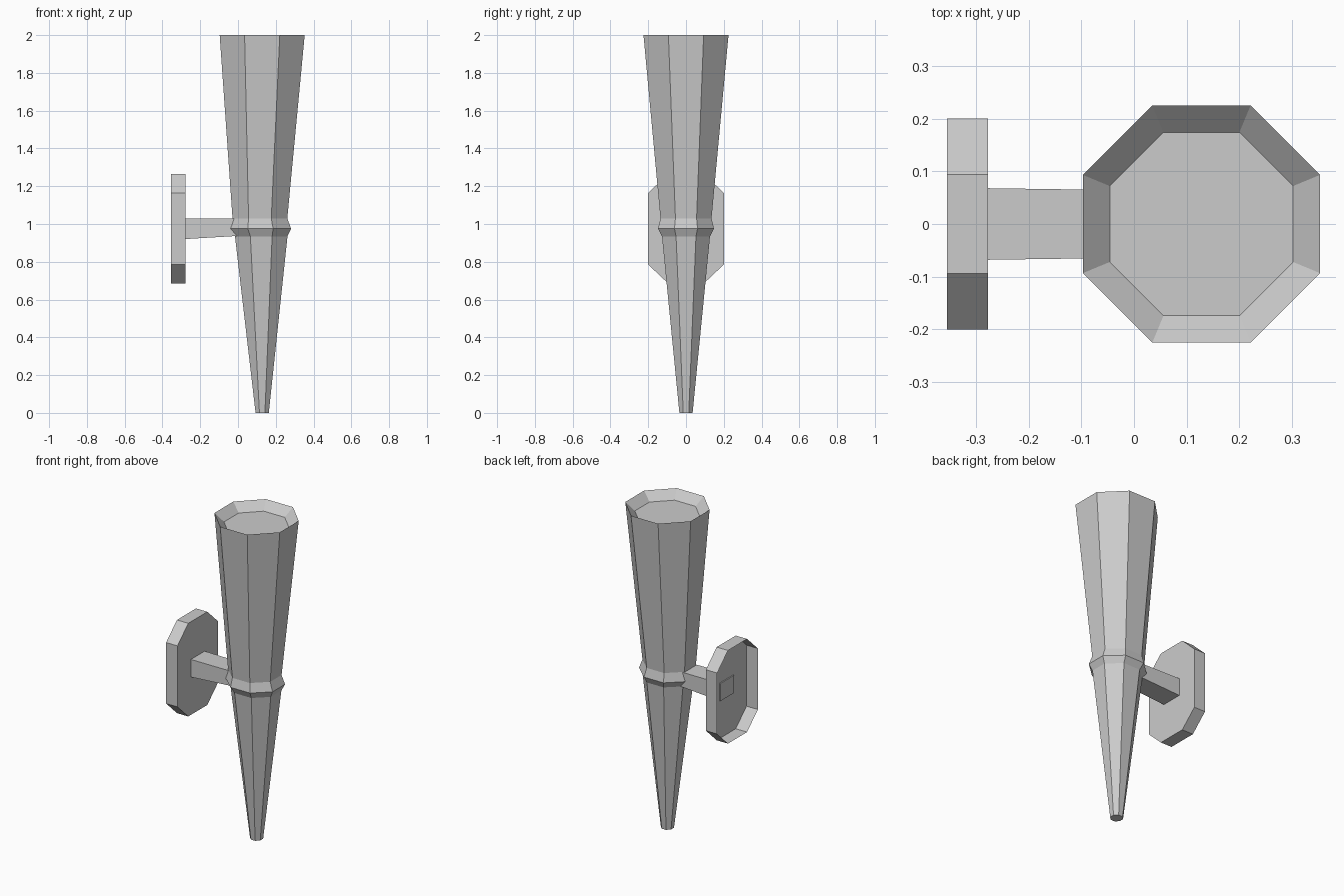
import bpy, math

if "Cube" in bpy.data.objects:
    bpy.data.objects.remove(bpy.data.objects["Cube"])


def loft(name, rings, cap_start=True, cap_end=True):
    """Skin equal-length rings of points into one flat-shaded mesh."""
    n = len(rings[0])
    verts = [p for ring in rings for p in ring]
    faces = []
    for r in range(len(rings) - 1):
        a, b = r * n, (r + 1) * n
        for i in range(n):
            j = (i + 1) % n
            faces.append((a + i, a + j, b + j, b + i))
    if cap_start:
        faces.append(tuple(reversed(range(n))))
    if cap_end:
        faces.append(tuple(range(len(verts) - n, len(verts))))
    mesh = bpy.data.meshes.new(name)
    mesh.from_pydata(verts, [], faces)
    obj = bpy.data.objects.new(name, mesh)
    bpy.context.collection.objects.link(obj)
    return obj


def octagon(cx, half_x, half_y, z):
    """Eight-sided ring with flat sides facing the axes."""
    k = 1 / math.cos(math.pi / 8)
    angles = [math.pi / 8 + i * math.pi / 4 for i in range(8)]
    return [(cx + half_x * k * math.cos(a), half_y * k * math.sin(a), z) for a in angles]


# Torch: tapered shaft, collar, flared cup and sunken top
profile = [
    (0.128, 0.035, 0.035, 0.0),
    (0.123, 0.139, 0.127, 0.935),
    (0.119, 0.162, 0.148, 0.975),
    (0.116, 0.145, 0.135, 1.03),
    (0.128, 0.225, 0.225, 2.0),
    (0.128, 0.174, 0.174, 1.95),
]
loft("torch_body", [octagon(*p) for p in profile])


# Wall plate: chamfered shell, open at the wall side
def plate_ring(x):
    outline = [(0.2, 0.19), (0.094, 0.29), (-0.094, 0.29), (-0.2, 0.19),
               (-0.2, -0.19), (-0.094, -0.29), (0.094, -0.29), (0.2, -0.19)]
    return [(x, y, 0.975 + z) for y, z in outline]


loft("wall_plate", [plate_ring(-0.355), plate_ring(-0.277)], cap_start=False)


# Arm: slightly tapered bar joining the plate to the collar
def arm_ring(x, half_y, z0, z1):
    return [(x, -half_y, z0), (x, half_y, z0), (x, half_y, z1), (x, -half_y, z1)]


loft("arm", [arm_ring(-0.284, 0.068, 0.92, 1.03), arm_ring(0.0, 0.064, 0.937, 1.028)])
